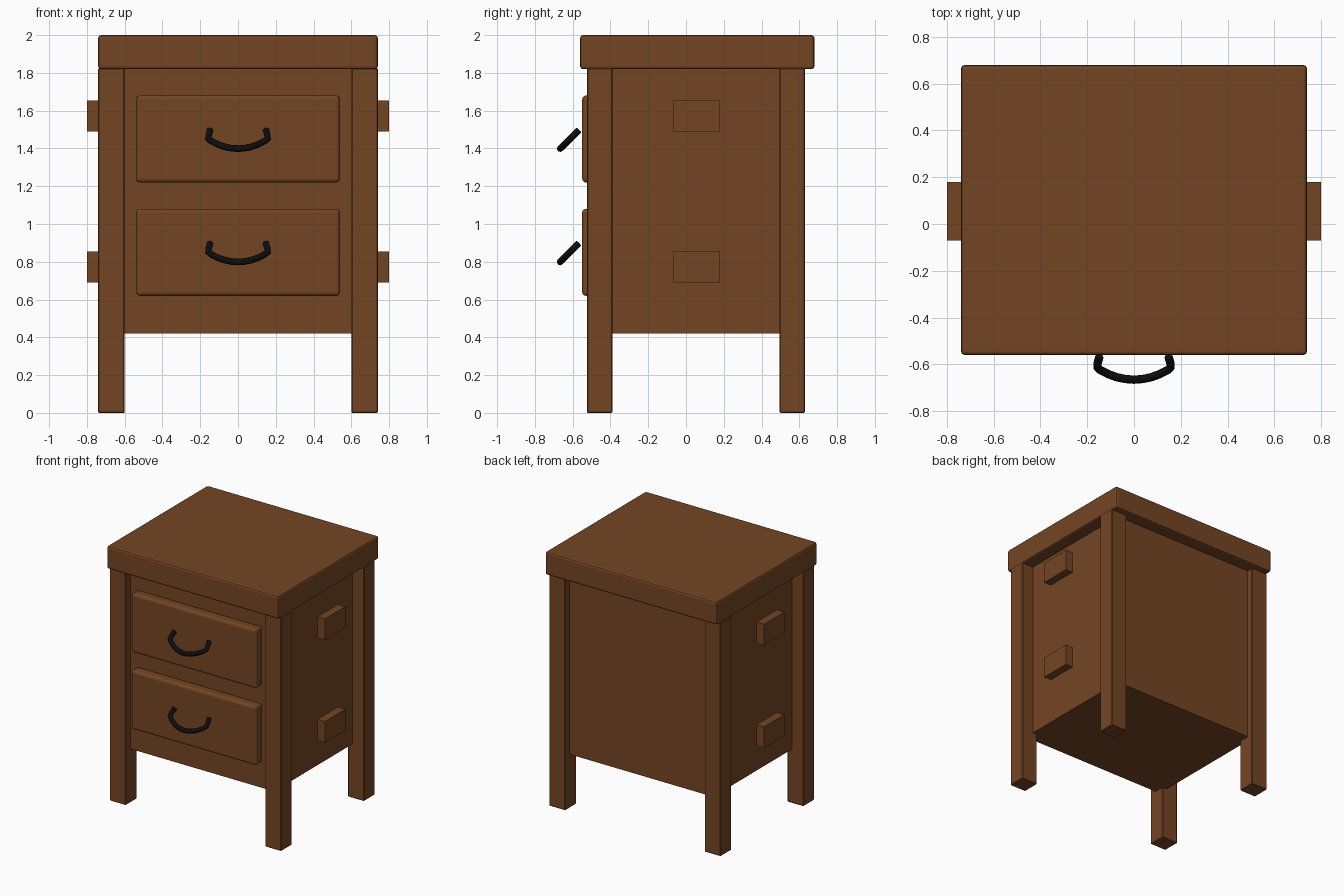
import bpy, bmesh, math

cube = bpy.data.objects.get("Cube")
if cube:
    bpy.data.objects.remove(cube, do_unlink=True)


def material(name, rgb, roughness):
    m = bpy.data.materials.new(name)
    m.use_nodes = True
    color = (*rgb, 1.0)
    m.diffuse_color = color
    m.roughness = roughness
    bsdf = m.node_tree.nodes["Principled BSDF"]
    bsdf.inputs["Base Color"].default_value = color
    bsdf.inputs["Roughness"].default_value = roughness
    return m


wood = material("brown wood", (0.175, 0.060, 0.017), 0.7)
iron = material("black iron", (0.004, 0.004, 0.004), 0.5)


def box(name, x, y, z, bevel=0.0, segments=2):
    """Box from (min, max) ranges, with optional rounded edges."""
    bm = bmesh.new()
    bmesh.ops.create_cube(bm, size=1)
    for v in bm.verts:
        v.co = [r[0] if c < 0 else r[1] for c, r in zip(v.co, (x, y, z))]
    mesh = bpy.data.meshes.new(name)
    bm.to_mesh(mesh)
    bm.free()
    mesh.materials.append(wood)
    ob = bpy.data.objects.new(name, mesh)
    bpy.context.collection.objects.link(ob)
    if bevel:
        mod = ob.modifiers.new("rounded edges", 'BEVEL')
        mod.width = bevel
        mod.segments = segments
    return ob


def handle(name, z_top):
    """Bail handle: a tube bent in a plane tilted 45 degrees forward."""
    half = [(0.148, 0), (0.155, 0.025), (0.157, 0.046), (0.145, 0.056),
            (0.11, 0.074), (0.075, 0.087), (0.038, 0.095)]
    path = [(-x, d) for x, d in half] + [(0, 0.098)] + half[::-1]
    curve = bpy.data.curves.new(name, 'CURVE')
    curve.dimensions = '3D'
    curve.bevel_depth = 0.018
    curve.bevel_resolution = 2
    curve.use_fill_caps = True
    spline = curve.splines.new('POLY')
    spline.points.add(len(path) - 1)
    for p, (x, d) in zip(spline.points, path):
        p.co = (x, -0.568 - d, z_top - d, 1)
    spline.use_smooth = True
    curve.materials.append(iron)
    ob = bpy.data.objects.new(name, curve)
    bpy.context.collection.objects.link(ob)


# Table top and carcass
box("table_top", (-0.74, 0.74), (-0.56, 0.68), (1.82, 2.0), 0.015)
box("cabinet_body", (-0.64, 0.64), (-0.47, 0.58), (0.42, 1.83))

# Legs and side blocks, mirrored left and right
for side, s in (("left", 1), ("right", -1)):
    leg_x = sorted((s * 0.60, s * 0.74))
    for end, y in (("front", (-0.525, -0.39)), ("back", (0.495, 0.63))):
        box(f"{end}_{side}_leg", leg_x, y, (0, 1.825), 0.005, 1)
    for level, z in (("lower", 0.69), ("upper", 1.49)):
        box(f"{level}_{side}_side_block", sorted((s * 0.735, s * 0.80)),
            (-0.07, 0.18), (z, z + 0.165))

# Drawers with their handles
for level, z in (("lower", 0.62), ("upper", 1.22)):
    box(f"{level}_drawer_front", (-0.54, 0.54), (-0.55, -0.465),
        (z, z + 0.46), 0.02, 3)
    handle(f"{level}_drawer_handle", z + 0.277)
